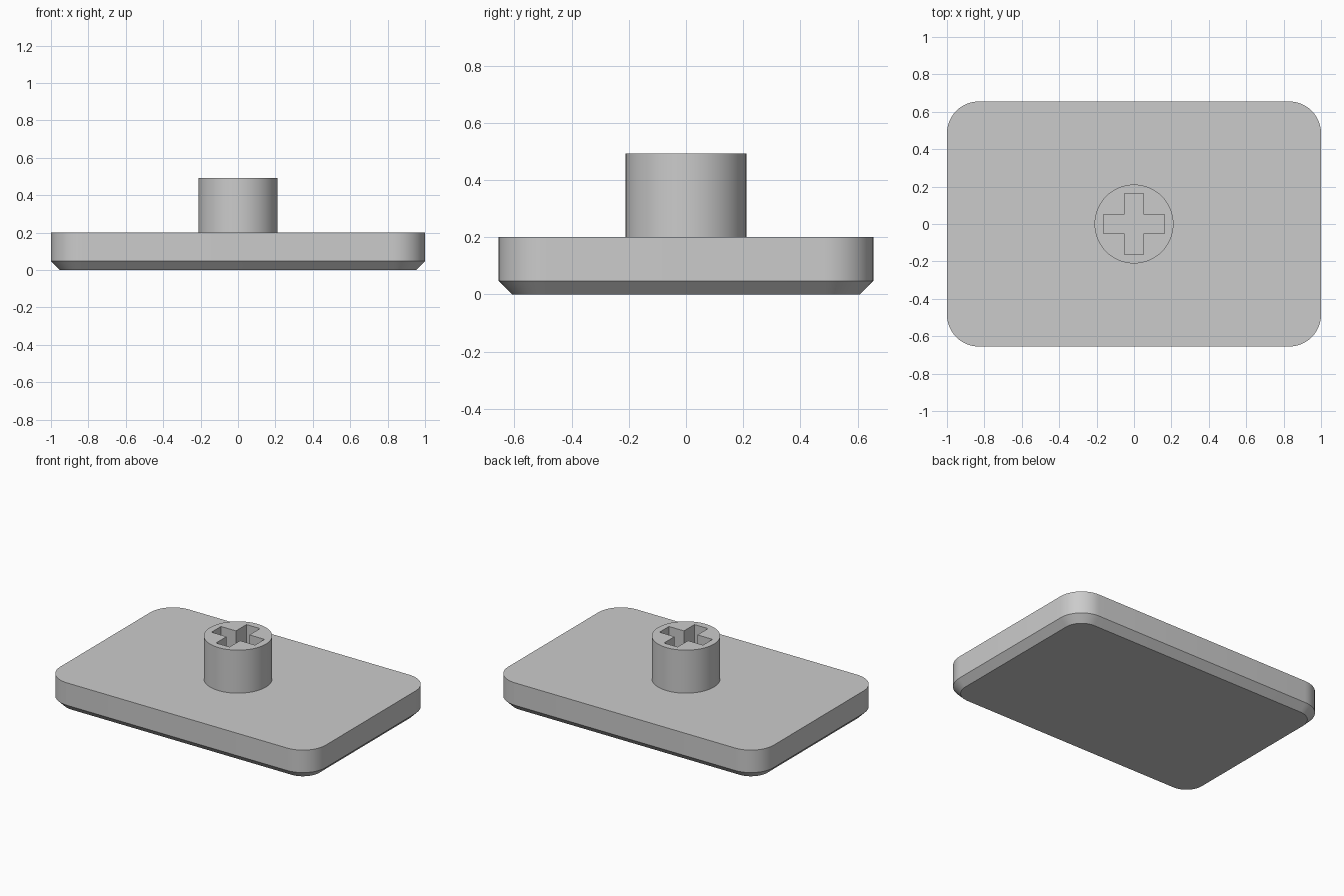
import bpy, bmesh, math

if "Cube" in bpy.data.objects:
    bpy.data.objects.remove(bpy.data.objects["Cube"])

grey = bpy.data.materials.new("light_grey")
grey.diffuse_color = (0.6, 0.6, 0.6, 1)
grey.use_nodes = True
grey.node_tree.nodes["Principled BSDF"].inputs["Base Color"].default_value = grey.diffuse_color


def finish(bm, name):
    bmesh.ops.recalc_face_normals(bm, faces=bm.faces)
    mesh = bpy.data.meshes.new(name)
    bm.to_mesh(mesh)
    bm.free()
    mesh.materials.append(grey)
    obj = bpy.data.objects.new(name, mesh)
    bpy.context.collection.objects.link(obj)
    bpy.ops.object.select_all(action='DESELECT')
    obj.select_set(True)
    bpy.context.view_layer.objects.active = obj
    bpy.ops.object.shade_smooth_by_angle(angle=math.radians(30))
    return obj


def ring(bm, points, z):
    return [bm.verts.new((x, y, z)) for x, y in points]


def bridge(bm, a, b):
    for i in range(len(a)):
        j = (i + 1) % len(a)
        bm.faces.new((a[i], a[j], b[j], b[i]))


def rounded_rect(cx, cy, r, steps=12):
    pts = []
    for q, (sx, sy) in enumerate([(1, 1), (-1, 1), (-1, -1), (1, -1)]):
        for k in range(steps + 1):
            a = math.pi / 2 * (q + k / steps)
            pts.append((sx * cx + r * math.cos(a), sy * cy + r * math.sin(a)))
    return pts


# Plate: rounded rectangle with a chamfered underside
HX, HY, R, CH = 1.0, 0.655, 0.17, 0.047
bm = bmesh.new()
rings = [ring(bm, rounded_rect(HX - R, HY - R, r), z)
         for r, z in ((R - CH, 0), (R, CH), (R, 0.2))]
for lo, hi in zip(rings, rings[1:]):
    bridge(bm, lo, hi)
bm.faces.new(rings[0][::-1])
bm.faces.new(rings[-1])
finish(bm, "plate")

# Stem: round post with a cross-shaped socket down to the plate
N, RADIUS, ARM, W = 64, 0.211, 0.164, 0.051
circle = [(RADIUS * math.cos(2 * math.pi * i / N), RADIUS * math.sin(2 * math.pi * i / N))
          for i in range(N)]
cross = []
for q in range(4):
    c, s = round(math.cos(q * math.pi / 2)), round(math.sin(q * math.pi / 2))
    for x, y in ((ARM, -W), (ARM, W), (W, W)):
        cross.append((c * x - s * y, s * x + c * y))
bm = bmesh.new()
top_edges = []
for outline in (circle, cross):
    lo, hi = ring(bm, outline, 0.2), ring(bm, outline, 0.493)
    bridge(bm, lo, hi)
    top_edges += [bm.edges.get((hi[i], hi[i - 1])) for i in range(len(hi))]
bmesh.ops.triangle_fill(bm, edges=top_edges, use_beauty=True, normal=(0, 0, 1))
finish(bm, "stem")
